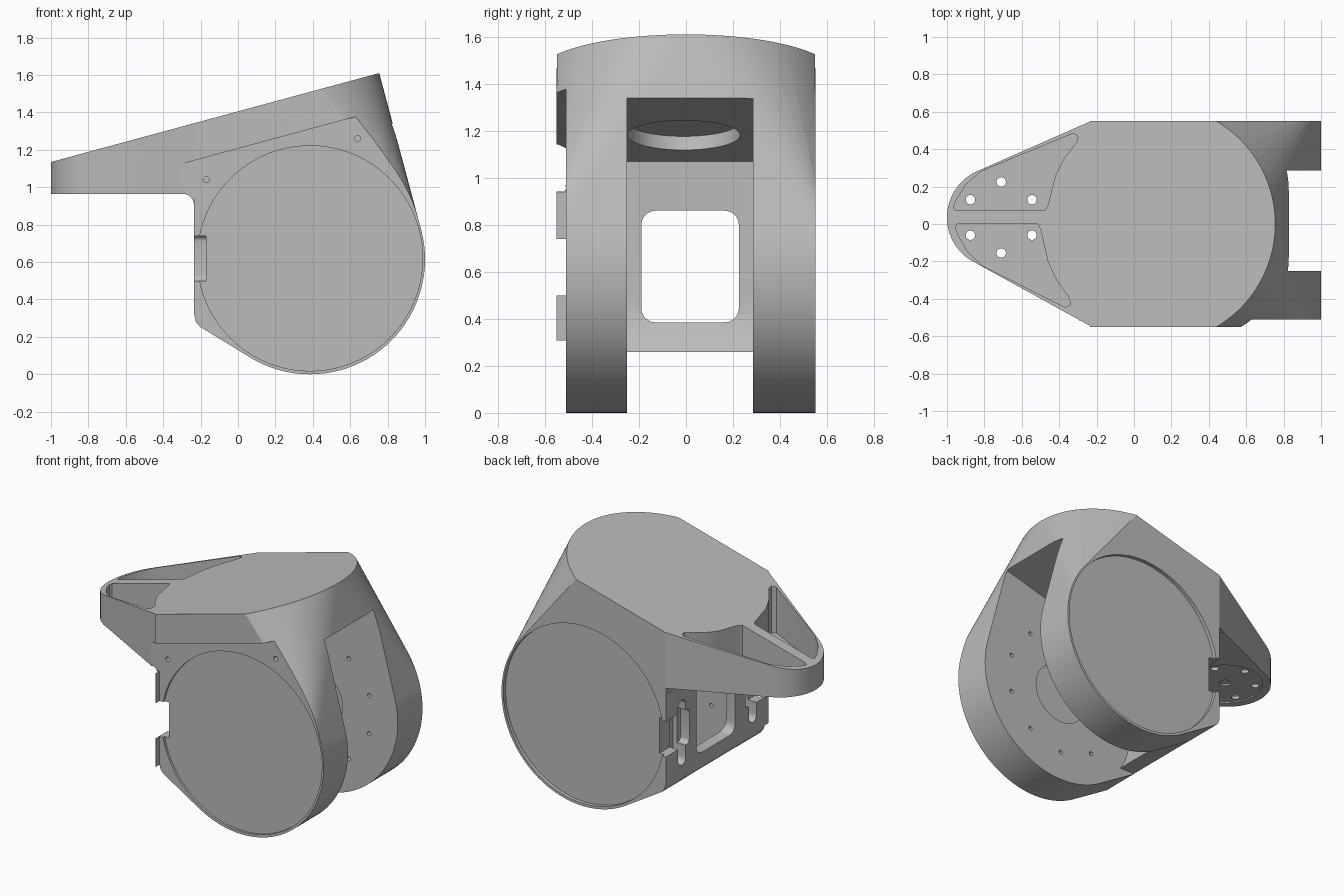
import bpy, bmesh, math
from mathutils import Matrix, Vector

cube = bpy.data.objects.get("Cube")
if cube:
    bpy.data.objects.remove(cube, do_unlink=True)

SLOPE = 0.2707                      # pitch of the top deck
HUB = (0.385, 0.615)                # wheel centre in x, z
RADIUS = 0.615


def deck(x):
    return 1.135 + SLOPE * (x + 1)


def new_object(name, bm):
    bmesh.ops.recalc_face_normals(bm, faces=bm.faces)
    mesh = bpy.data.meshes.new(name)
    bm.to_mesh(mesh)
    bm.free()
    obj = bpy.data.objects.new(name, mesh)
    bpy.context.scene.collection.objects.link(obj)
    return obj


def place(axis, a, b, c):
    return {"x": (c, a, b), "y": (a, c, b), "z": (a, b, c)}[axis]


def add_prism(bm, pts, axis, lo, hi, bevel=0):
    """Extrude a 2D outline along an axis, optionally rounding its corners."""
    rings = [[bm.verts.new(place(axis, a, b, c)) for a, b in pts] for c in (lo, hi)]
    bm.faces.new(rings[0])
    bm.faces.new(rings[1][::-1])
    uprights = []
    for i in range(len(pts)):
        j = (i + 1) % len(pts)
        bm.faces.new((rings[0][i], rings[0][j], rings[1][j], rings[1][i]))
    if bevel:
        uprights = [bm.edges.get((p, q)) for p, q in zip(*rings)]
        bmesh.ops.bevel(bm, geom=uprights, offset=bevel, segments=5,
                        profile=0.5, affect="EDGES")


def circle(a, b, r, n=24):
    return [(a + r * math.cos(math.tau * i / n), b + r * math.sin(math.tau * i / n))
            for i in range(n)]


def rect(a0, a1, b0, b1):
    return [(a0, b0), (a1, b0), (a1, b1), (a0, b1)]


def prism(name, *args, **kw):
    bm = bmesh.new()
    add_prism(bm, *args, **kw)
    return new_object(name, bm)


def combine(target, tool, operation="DIFFERENCE"):
    mod = target.modifiers.new("combine", "BOOLEAN")
    mod.operation = operation
    mod.solver = "EXACT"
    mod.object = tool
    bpy.context.view_layer.update()
    result = target.evaluated_get(bpy.context.evaluated_depsgraph_get())
    mesh = bpy.data.meshes.new_from_object(result)
    target.modifiers.clear()
    target.data = mesh
    bpy.data.objects.remove(tool, do_unlink=True)


# Main housing: hull of two wheel-shaped sides and a rounded, tilted deck
bm = bmesh.new()
side = circle(*HUB, RADIUS, 96) + [(-0.235, deck(-0.235)), (-0.235, 0.32),
                                   (-0.225, 0.28), (-0.205, 0.255), (-0.18, 0.24)]
for y in (-0.55, 0.55):
    for x, z in side:
        bm.verts.new((x, y, z))
for i in range(41):
    a = math.radians(-59.5 + 119 * i / 40)
    x = 0.117 + 0.638 * math.cos(a)
    bm.verts.new((x, 0.638 * math.sin(a), deck(x)))
hull = bmesh.ops.convex_hull(bm, input=bm.verts)
bmesh.ops.delete(bm, geom=list({v for v in hull["geom_interior"] + hull["geom_unused"]
                                if isinstance(v, bmesh.types.BMVert)}), context="VERTS")
bmesh.ops.dissolve_limit(bm, angle_limit=0.002, verts=bm.verts, edges=bm.edges)
body = new_object("fork_housing", bm)

# Beak with a rounded nose, trimmed to the deck slope
bm = bmesh.new()
nose = [(-0.73 - 0.27 * math.cos(math.radians(a)), 0.035 + 0.27 * math.sin(math.radians(a)))
        for a in range(-66, 67, 6)]
outline = [(-0.1, -0.5), (-0.235, -0.545)] + nose + [(-0.235, 0.548), (-0.1, 0.5)]
add_prism(bm, outline, "z", 0.965, 1.7)
bmesh.ops.bisect_plane(bm, geom=bm.verts[:] + bm.edges[:] + bm.faces[:],
                       plane_co=(-1, 0, deck(-1)), plane_no=(-SLOPE, 0, 1),
                       clear_outer=True)
bmesh.ops.holes_fill(bm, edges=[e for e in bm.edges if e.is_boundary])
combine(body, new_object("beak", bm), "UNION")

# Fillet under the beak
arc = [(-0.295 + 0.06 * math.sin(math.radians(a)), 0.905 + 0.06 * math.cos(math.radians(a)))
       for a in range(0, 91, 15)]
combine(body, prism("fillet", arc + [(-0.2, 0.905), (-0.2, 1.0), (-0.295, 1.0)],
                    "y", -0.515, 0.52), "UNION")

# Stepped front cheek
combine(body, prism("cheek_cut", [(-0.3, 1.125), (0.64, 1.38), (1.3, 1.559), (1.3, -0.2),
                                  (-0.232, -0.2), (-0.232, 0.94), (-0.3, 0.97)],
                    "y", -0.8, -0.51))

# Gap between the fork arms
combine(body, prism("gap", [(-0.17, 1.07), (1.3, 1.07 + 1.47 * SLOPE), (1.3, -0.3),
                            (-0.4, -0.3), (-0.4, 0.26), (-0.1, 0.26), (-0.14, 0.33),
                            (-0.165, 0.42), (-0.17, 0.5)], "y", -0.25, 0.285))

# Round socket in the sloping ceiling of the gap
bm = bmesh.new()
bmesh.ops.create_cone(bm, cap_ends=True, segments=64, radius1=0.24, radius2=0.24, depth=0.12,
                      matrix=Matrix.Translation((0.24, -0.01, 1.181))
                      @ Matrix.Rotation(-math.atan(SLOPE), 4, "Y"))
combine(body, new_object("ceiling_socket", bm))

# Window in the rear wall
combine(body, prism("window", rect(-0.19, 0.225, 0.385, 0.86), "x", -0.5, 0.0, bevel=0.06))

# Shallow wheel recesses on both outer sides
for lo, hi in ((-0.8, -0.495), (0.525, 0.8)):
    combine(body, prism("wheel_recess", circle(HUB[0], 0.62, 0.602, 96), "y", lo, hi))

# Cable notches at the rear corners
for s in (-1, 1):
    y0, y1 = sorted((s * 0.30, s * 0.7))
    combine(body, prism("corner_notch", rect(y0, y1, 0.5, 0.74), "x", -0.4, -0.17, bevel=0.03))
    y0, y1 = sorted((s * 0.34, s * 0.42))
    combine(body, prism("keyhole", rect(y0, y1, 0.38, 0.82), "x", -0.4, -0.14, bevel=0.038))

# Two pockets in the top of the beak
pocket = [(-0.955, 0.075), (-0.475, 0.075), (-0.46, 0.1), (-0.42, 0.26), (-0.375, 0.35),
          (-0.305, 0.44), (-0.3, 0.47), (-0.325, 0.485), (-0.82, 0.28), (-0.9, 0.21),
          (-0.95, 0.13), (-0.965, 0.09)]
front_pocket = [(x - 0.04 if x > -0.6 else x + 0.01, (0.075 - y) * 1.09) for x, y in pocket]
for pts in (pocket, front_pocket):
    combine(body, prism("beak_pocket", pts, "z", 0.995, 1.6))

# Round mounting seat under the beak and its bolt holes
combine(body, prism("mount_seat", circle(-0.71, 0.035, 0.235, 48), "z", 0.8, 0.973))
bm = bmesh.new()
for i in range(6):
    a = math.radians(30 + 60 * i)
    add_prism(bm, circle(-0.71 + 0.19 * math.cos(a), 0.035 + 0.19 * math.sin(a), 0.025),
              "z", 0.8, 1.1)
add_prism(bm, circle(-0.71, 0.035, 0.035), "z", 0.8, 0.985)
combine(body, new_object("mount_holes", bm))

# Screw holes in the cheek and inside the arms, with a shallow hub on each arm
bm = bmesh.new()
for x, z in ((-0.17, 1.04), (0.64, 1.26)):
    add_prism(bm, circle(x, z, 0.016, 12), "y", -0.53, -0.47)
for lo, hi in ((-0.3, -0.2), (0.24, 0.335)):
    for i in range(10):
        a = math.radians(36 * i + 18)
        add_prism(bm, circle(HUB[0] + 0.42 * math.cos(a), HUB[1] + 0.42 * math.sin(a),
                             0.014, 12), "y", lo, hi)
for lo, hi in ((-0.26, -0.2), (0.24, 0.295)):
    add_prism(bm, circle(*HUB, 0.2, 48), "y", lo, hi)
combine(body, new_object("screw_holes", bm))

# One plain grey finish
grey = bpy.data.materials.new("plain_grey")
grey.use_nodes = True
colour = (0.5, 0.5, 0.5, 1)
grey.diffuse_color = colour
grey.node_tree.nodes["Principled BSDF"].inputs["Base Color"].default_value = colour
body.data.materials.clear()
body.data.materials.append(grey)
for face in body.data.polygons:
    face.material_index = 0

bpy.ops.object.select_all(action="DESELECT")
body.select_set(True)
bpy.context.view_layer.objects.active = body
bpy.ops.object.shade_smooth_by_angle(angle=math.radians(20))
